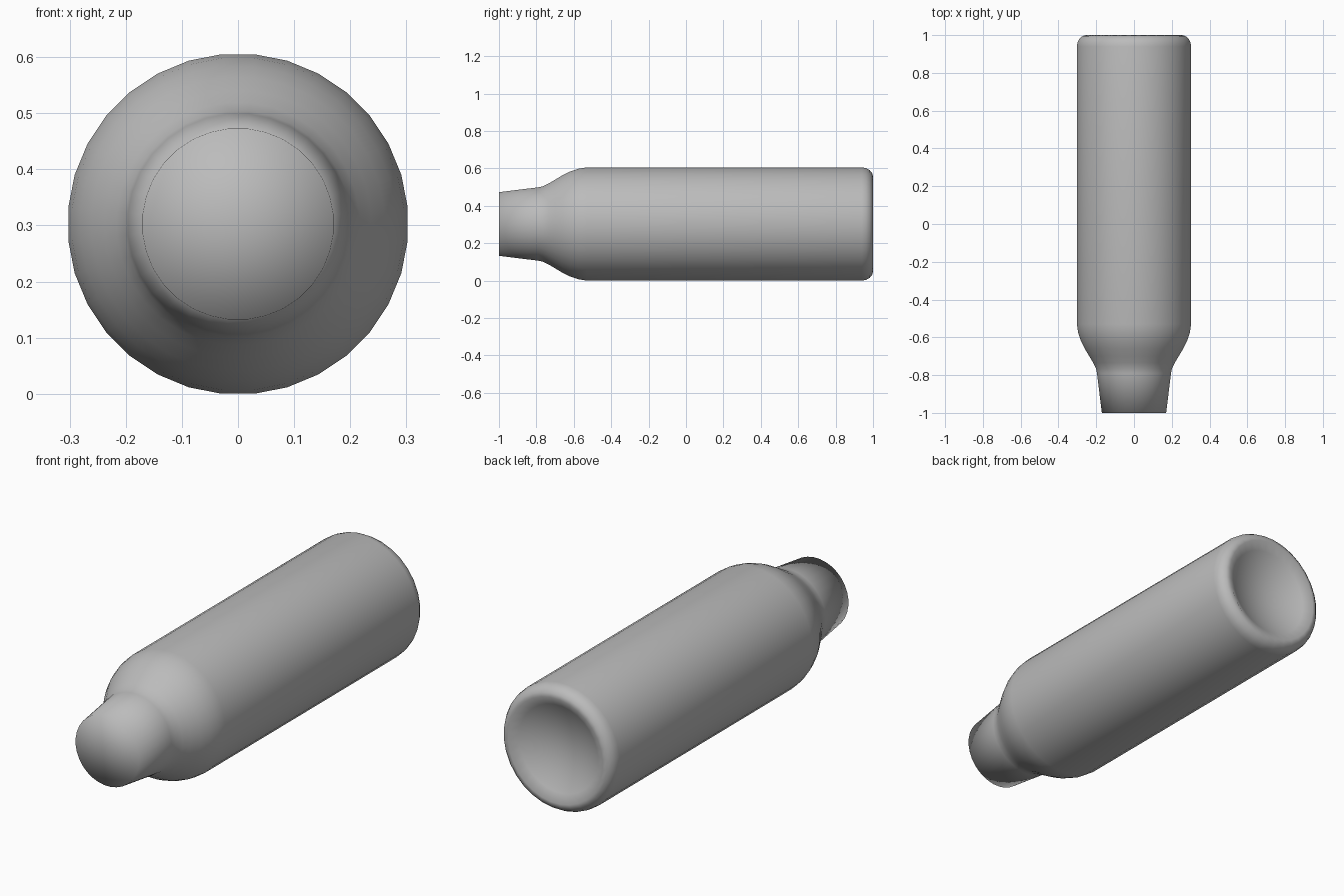
import bpy, bmesh
from math import sin, cos, pi

cube = bpy.data.objects.get("Cube")
if cube:
    bpy.data.objects.remove(cube, do_unlink=True)

SIDES = 32
AXIS_Z = 0.3025
BODY = AXIS_Z / cos(pi / SIDES)

# Single grey finish
grey = bpy.data.materials.new("plain grey")
grey.use_nodes = True
colour = (0.5, 0.5, 0.5, 1)
grey.diffuse_color = colour
grey.node_tree.nodes["Principled BSDF"].inputs["Base Color"].default_value = colour

# Profile of (y, radius): tapered neck, curved shoulder, straight body, rounded heel
profile = [(-1, 0.171), (-0.79, 0.197), (-0.765, 0.202), (-0.735, 0.217),
           (-0.7, 0.238), (-0.66, 0.262), (-0.62, 0.282), (-0.575, 0.297),
           (-0.53, BODY), (0.94, BODY)]
HEEL = 0.05
for i in range(1, 5):
    a = i / 4 * pi / 2
    profile.append((0.94 + 0.06 * sin(a), BODY - HEEL * (1 - cos(a))))

# Concave dish in the base
DISH_R, DISH_DEPTH = BODY - HEEL, 0.08
for i in range(1, 6):
    r = DISH_R * (1 - i / 6)
    profile.append((1 - DISH_DEPTH * (1 - (r / DISH_R) ** 2), r))


def ring(bm, y, r):
    angles = [(k + 0.5) * 2 * pi / SIDES for k in range(SIDES)]
    return [bm.verts.new((r * cos(a), y, AXIS_Z + r * sin(a))) for a in angles]


def fan(bm, loop, y):
    centre = bm.verts.new((0, y, AXIS_Z))
    for k in range(SIDES):
        bm.faces.new((loop[k], loop[(k + 1) % SIDES], centre))


# Lathe the bottle around its lengthwise axis
bm = bmesh.new()
rings = [ring(bm, y, r) for y, r in profile]
for a, b in zip(rings, rings[1:]):
    for k in range(SIDES):
        n = (k + 1) % SIDES
        bm.faces.new((a[k], a[n], b[n], b[k]))
fan(bm, rings[0], -1)
fan(bm, rings[-1], 1 - DISH_DEPTH)
bmesh.ops.recalc_face_normals(bm, faces=bm.faces[:])
for f in bm.faces:
    f.smooth = True

mesh = bpy.data.meshes.new("bottle_body")
bm.to_mesh(mesh)
bm.free()
mesh.materials.append(grey)
bottle = bpy.data.objects.new("bottle_body", mesh)
bpy.context.collection.objects.link(bottle)
